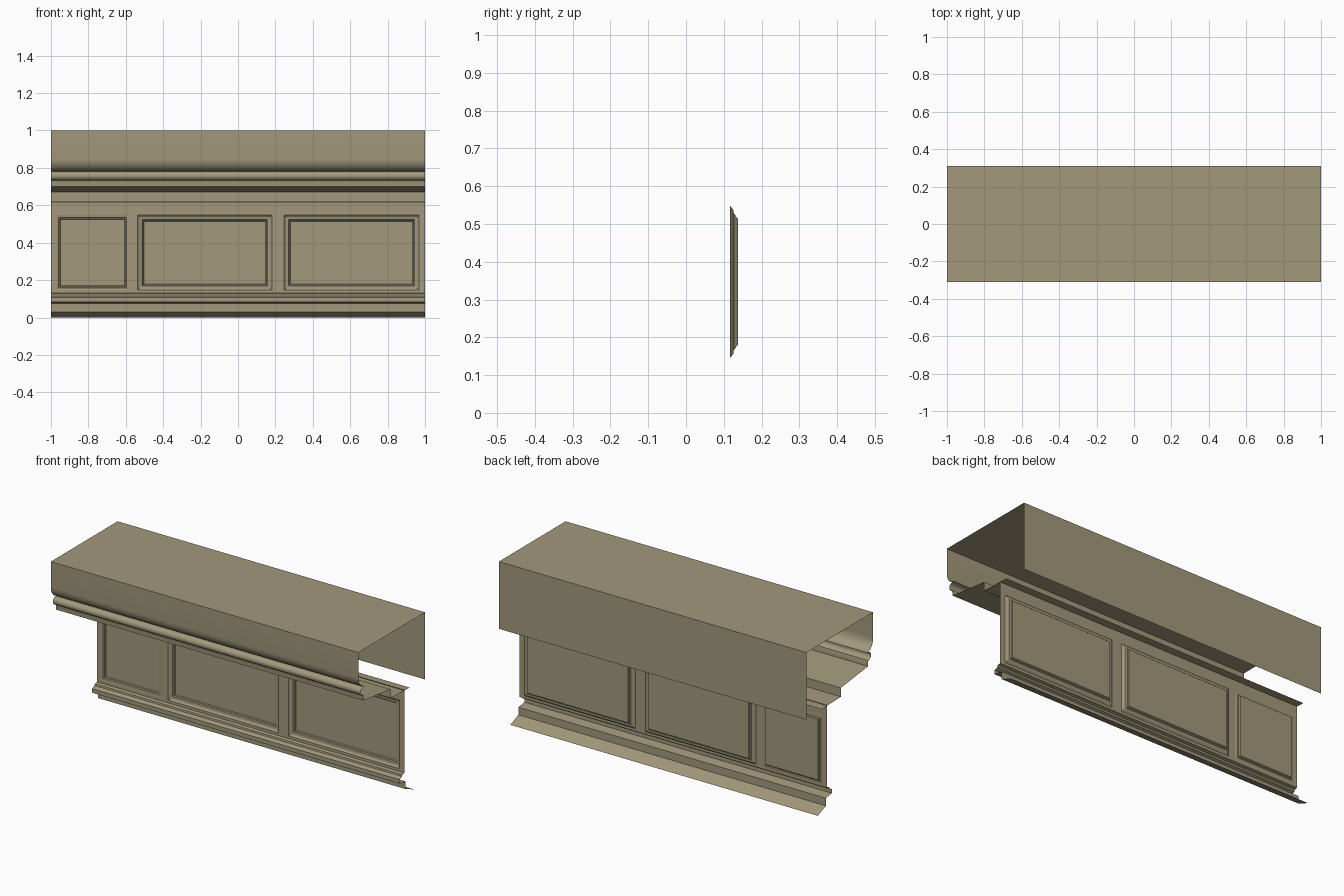
import bpy, bmesh, math

if "Cube" in bpy.data.objects:
    bpy.data.objects.remove(bpy.data.objects["Cube"])

stone = bpy.data.materials.new("khaki stone")
stone.diffuse_color = (0.36, 0.315, 0.20, 1.0)
stone.use_nodes = True
stone.node_tree.nodes["Principled BSDF"].inputs["Base Color"].default_value = stone.diffuse_color


def finish(bm, name):
    me = bpy.data.meshes.new(name)
    bm.to_mesh(me)
    bm.free()
    me.materials.append(stone)
    ob = bpy.data.objects.new(name, me)
    bpy.context.collection.objects.link(ob)
    return ob


def extrude_profile(name, points, smooth=False):
    """Open sheet: (y, z) profile swept along the full width."""
    bm = bmesh.new()
    rows = [[bm.verts.new((x, y, z)) for x in (-1, 1)] for y, z in points]
    for a, b in zip(rows, rows[1:]):
        bm.faces.new((a[0], b[0], b[1], a[1]))
    ob = finish(bm, name)
    if smooth:
        bpy.context.view_layer.objects.active = ob
        ob.select_set(True)
        bpy.ops.object.shade_smooth_by_angle(angle=math.radians(35))
        ob.select_set(False)
    return ob


# cornice: back wall, flat top, rounded front, bead, sloping soffit
ovolo = [(-0.254 - 0.056 * math.cos(t), 0.85 - 0.067 * math.sin(t))
         for t in [math.radians(a) for a in range(0, 91, 10)]]
bead = [(-0.265 - 0.026 * math.sin(t), 0.757 + 0.024 * math.cos(t))
        for t in [math.radians(a) for a in range(0, 181, 20)]]
cornice = ([(0.31, 0.605), (0.31, 1.0), (-0.31, 1.0)] + ovolo + bead +
           [(-0.263, 0.728), (-0.263, 0.70), (-0.01, 0.67),
            (-0.01, 0.618), (0.167, 0.612)])
extrude_profile("cornice", cornice, True)

# base moulding with a sloping underside
extrude_profile("base_moulding", [
    (0.117, 0.130), (0.098, 0.126), (0.096, 0.116), (0.073, 0.107),
    (0.073, 0.083), (0.129, 0.075), (0.129, 0.030), (0.204, 0.0)])

# wall with three stepped recessed panels
WALL, TOP, BOTTOM = 0.117, 0.617, 0.13
panels = [(-0.973, -0.583), (-0.537, 0.182), (0.246, 0.968)]
PZ0, PZ1 = 0.146, 0.548
bm = bmesh.new()
xs = [-1] + [v for p in panels for v in p] + [1]
zs = [BOTTOM, PZ0, PZ1, TOP]
grid = [[bm.verts.new((x, WALL, z)) for x in xs] for z in zs]
recesses = []
for r in range(3):
    for c in range(len(xs) - 1):
        f = bm.faces.new((grid[r][c], grid[r][c + 1],
                          grid[r + 1][c + 1], grid[r + 1][c]))
        if r == 1 and c % 2 == 1:
            recesses.append(f)
for f in recesses:
    for thickness, depth in [(0.010, 0.008), (0.013, 0.002), (0.004, 0.006),
                             (0.003, 0.0), (0.004, 0.005)]:
        bmesh.ops.inset_individual(bm, faces=[f], thickness=thickness,
                                   depth=-depth, use_even_offset=True)
finish(bm, "panelled_wall")
